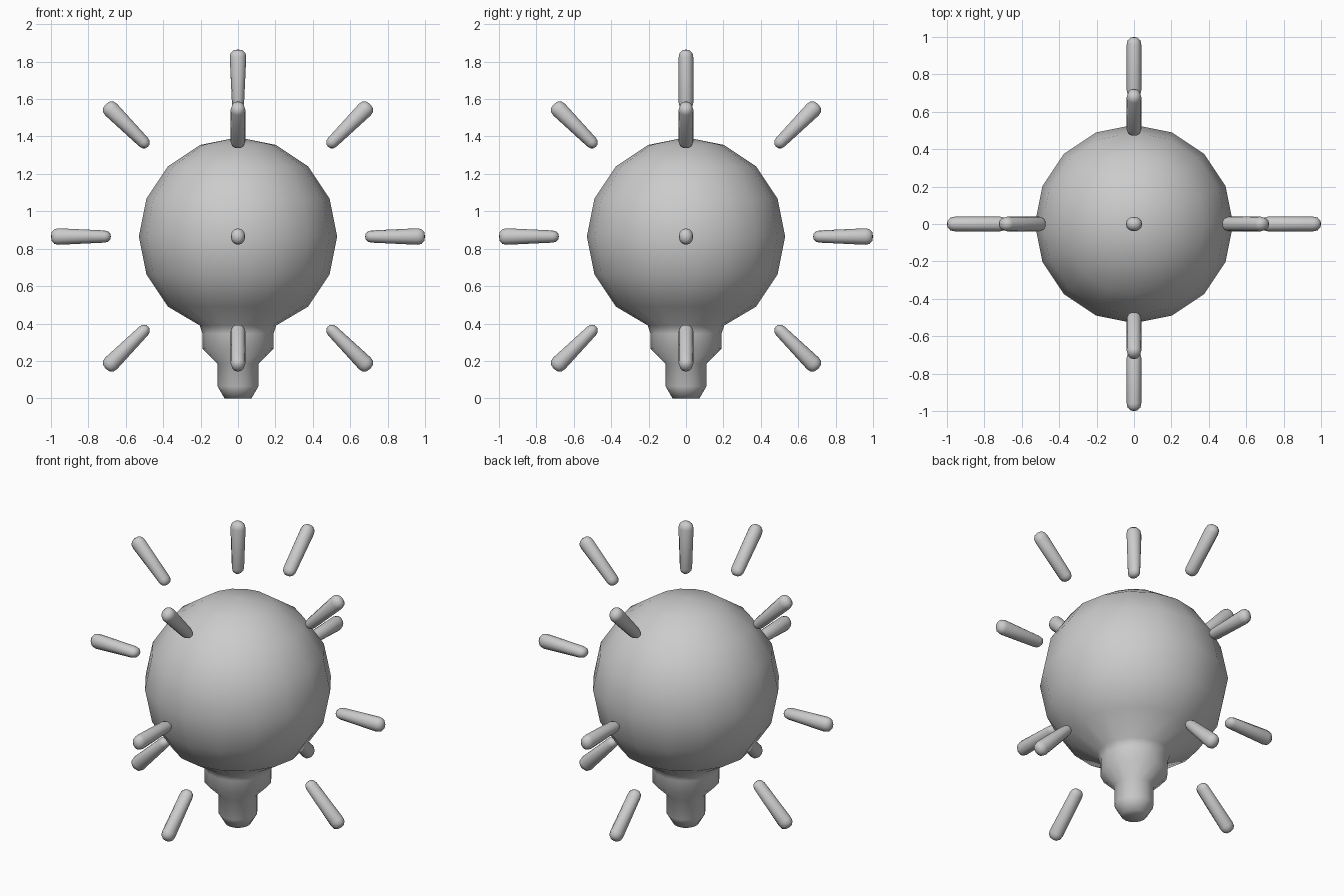
import bpy, bmesh, math
from mathutils import Matrix

if "Cube" in bpy.data.objects:
    bpy.data.objects.remove(bpy.data.objects["Cube"])

CENTRE_Z = 0.865
RADIUS = 0.53


def lathe(name, profile, sides, width=lambda r, z: (r, r), matrix=Matrix()):
    """Revolve (radius, height) points around z; width gives the x and y radii."""
    bm = bmesh.new()
    rings = []
    for r, z in profile:
        if r == 0:
            rings.append([bm.verts.new((0, 0, z))] * sides)
            continue
        rx, ry = width(r, z)
        rings.append([bm.verts.new((rx * math.cos(math.tau * i / sides),
                                    ry * math.sin(math.tau * i / sides), z))
                      for i in range(sides)])
    for a, b in zip(rings, rings[1:]):
        for i in range(sides):
            j = (i + 1) % sides
            bm.faces.new(list(dict.fromkeys((a[i], a[j], b[j], b[i]))))
    bmesh.ops.recalc_face_normals(bm, faces=bm.faces)
    for f in bm.faces:
        f.smooth = True
    mesh = bpy.data.meshes.new(name)
    bm.to_mesh(mesh)
    bm.free()
    mesh.transform(matrix)
    obj = bpy.data.objects.new(name, mesh)
    bpy.context.collection.objects.link(obj)
    return obj


# Glass globe with stepped screw base
base = [(0, 0), (0.072, 0), (0.11, 0.065), (0.11, 0.185), (0.19, 0.265),
        (0.19, 0.345), (0.205, 0.39)]
globe = [(RADIUS * math.sin(math.pi * k / 8), CENTRE_Z - RADIUS * math.cos(math.pi * k / 8))
         for k in range(2, 8)]
lathe("bulb", base + globe + [(0, CENTRE_Z + RADIUS)], 16)

# Light rays: rounded pegs that widen outwards within their own plane
ray_profile = [(0, 0.68), (0.5, 0.683), (0.87, 0.695), (1, 0.714), (1, 0.96),
               (0.87, 0.982), (0.5, 0.996), (0, 1.0)]


def ray_width(r, z):
    return r * (0.031 + 0.015 * (z - 0.68) / 0.32), r * 0.039


def add_ray(turn, tilt):
    place = (Matrix.Translation((0, 0, CENTRE_Z))
             @ Matrix.Rotation(math.radians(turn), 4, 'Z')
             @ Matrix.Rotation(math.radians(tilt), 4, 'Y'))
    lathe(f"ray_{turn}_{tilt}", ray_profile, 12, ray_width, place)


add_ray(0, 0)
for turn in (0, 90, 180, 270):
    for tilt in (45, 90, 135):
        add_ray(turn, tilt)
